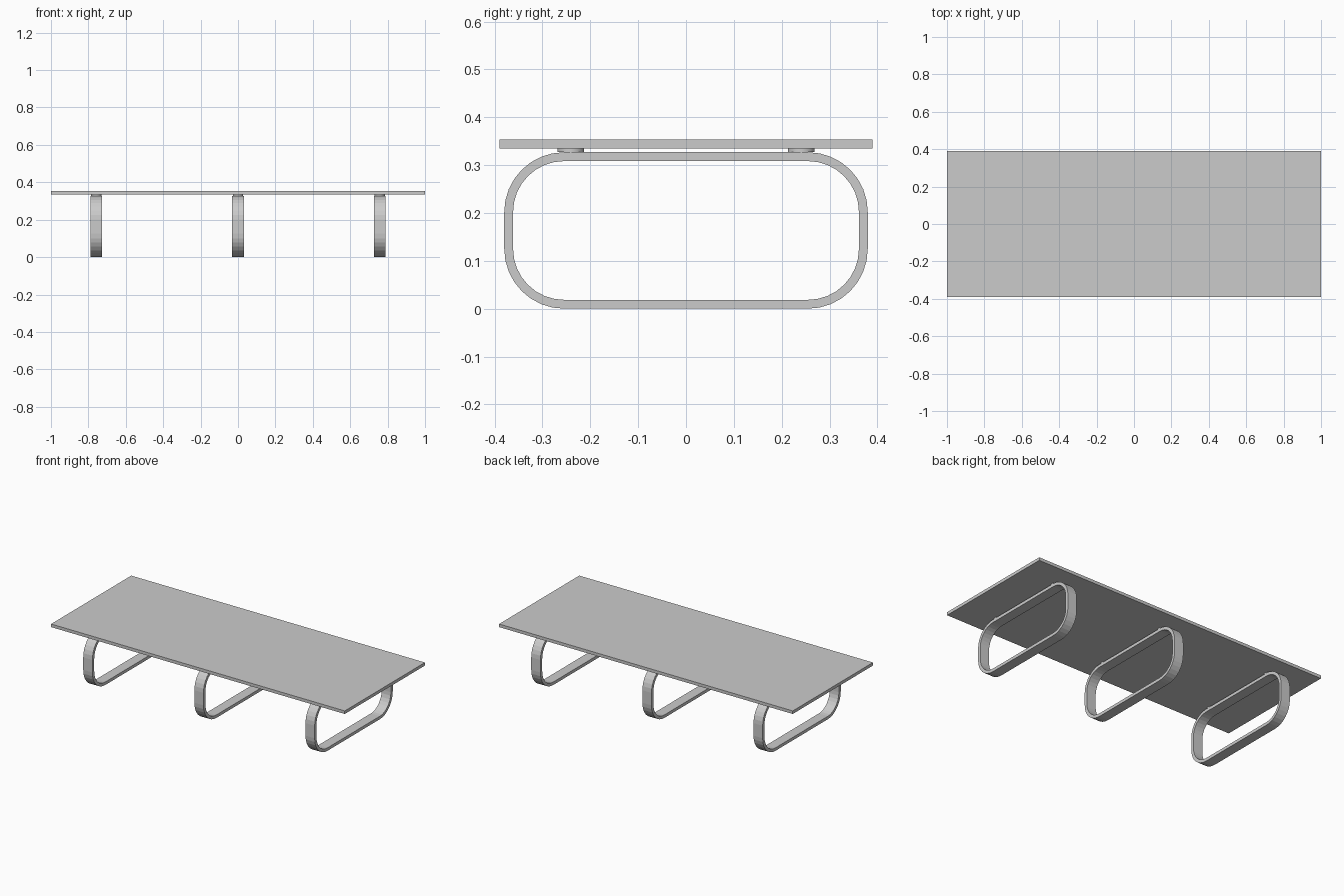
import bpy, bmesh
from math import sin, cos, pi

if "Cube" in bpy.data.objects:
    bpy.data.objects.remove(bpy.data.objects["Cube"])

LEG_W, LEG_TOP, TOP_Z0, TOP_Z1 = 0.062, 0.327, 0.335, 0.354


def finish(name, bm, smooth=False):
    bmesh.ops.recalc_face_normals(bm, faces=bm.faces[:])
    me = bpy.data.meshes.new(name)
    bm.to_mesh(me)
    bm.free()
    ob = bpy.data.objects.new(name, me)
    bpy.context.collection.objects.link(ob)
    if smooth:
        bpy.context.view_layer.objects.active = ob
        ob.select_set(True)
        bpy.ops.object.shade_smooth_by_angle(angle=pi / 6)
        ob.select_set(False)
    return ob


def rounded_rect(hy, hz, r, n=8):
    """Rounded rectangle outline in (y, z), centred on the origin."""
    pts = []
    for k, (sy, sz) in enumerate(((1, 1), (-1, 1), (-1, -1), (1, -1))):
        for i in range(n + 1):
            a = (k + i / n) * pi / 2
            pts.append((sy * (hy - r) + r * cos(a), sz * (hz - r) + r * sin(a)))
    return pts


def leg_loop(name, x):
    """Flat band bent into a closed rounded loop."""
    t, hz = 0.0185, LEG_TOP / 2
    outer = rounded_rect(0.38, hz, 0.125)
    inner = rounded_rect(0.38 - t, hz - t, 0.125 - t)
    bm = bmesh.new()
    rings = [[bm.verts.new((x + s * LEG_W / 2, y, z + hz)) for y, z in prof]
             for prof, s in ((outer, -1), (outer, 1), (inner, 1), (inner, -1))]
    n = len(outer)
    for a in range(4):
        b = (a + 1) % 4
        for i in range(n):
            j = (i + 1) % n
            bm.faces.new((rings[a][i], rings[a][j], rings[b][j], rings[b][i]))
    return finish(name, bm)


def pad(name, x, y):
    """Short disc spacer between loop and top."""
    bm = bmesh.new()
    bmesh.ops.create_cone(bm, cap_ends=True, segments=32, radius1=0.028,
                          radius2=0.028, depth=TOP_Z0 - LEG_TOP)
    bmesh.ops.translate(bm, verts=bm.verts, vec=(x, y, (TOP_Z0 + LEG_TOP) / 2))
    return finish(name, bm, True)


# Table top
bm = bmesh.new()
bmesh.ops.create_cube(bm, size=1)
bmesh.ops.scale(bm, verts=bm.verts, vec=(2, 0.78, TOP_Z1 - TOP_Z0))
bmesh.ops.translate(bm, verts=bm.verts, vec=(0, 0, (TOP_Z0 + TOP_Z1) / 2))
finish("table_top", bm)

# Three loop legs, each with two spacers
for side, x in (("left", -0.757), ("middle", 0), ("right", 0.757)):
    leg_loop(f"{side}_leg_loop", x)
    pad(f"{side}_front_pad", x, -0.241)
    pad(f"{side}_back_pad", x, 0.241)
